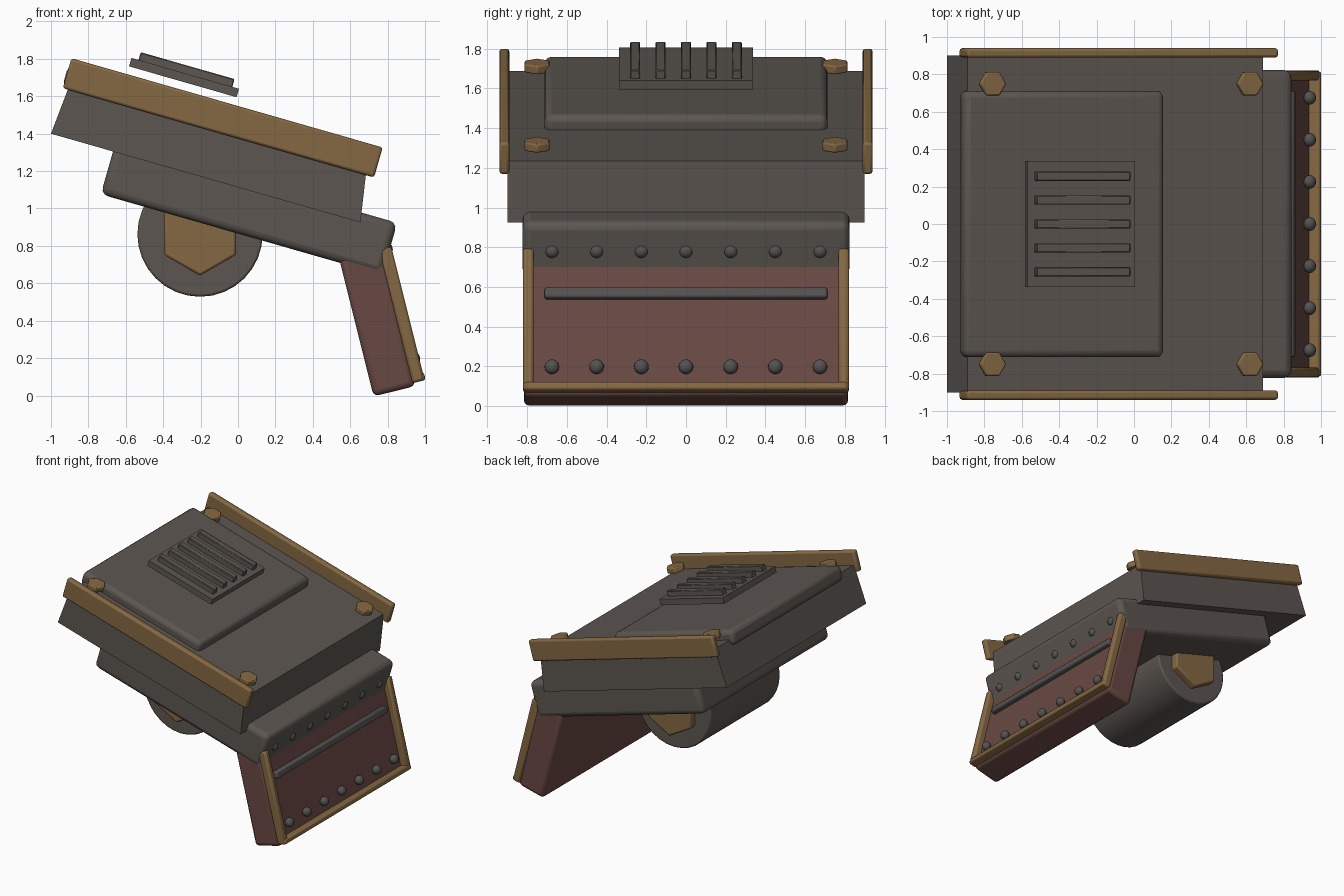
import bpy, bmesh, math
from mathutils import Matrix

if "Cube" in bpy.data.objects:
    bpy.data.objects.remove(bpy.data.objects["Cube"])


def material(name, rgb):
    m = bpy.data.materials.new(name)
    m.diffuse_color = (*rgb, 1)
    m.use_nodes = True
    m.node_tree.nodes["Principled BSDF"].inputs["Base Color"].default_value = m.diffuse_color
    return m


GREY = material("warm_grey_metal", (0.107, 0.093, 0.082))
STEEL = material("dark_steel", (0.088, 0.085, 0.082))
BRASS = material("aged_brass", (0.235, 0.140, 0.056))
RED = material("red_brown_grip", (0.141, 0.066, 0.056))

# Every part is drawn in a straight frame, then turned about the y axis
HEAD = math.radians(16)     # sloping head
GRIP = math.radians(-14)    # leaning grip


def finish(name, bm, mat, tilt=0.0, bevel=0.0, segments=2):
    bmesh.ops.recalc_face_normals(bm, faces=bm.faces)
    bm.transform(Matrix.Rotation(tilt, 4, 'Y'))
    mesh = bpy.data.meshes.new(name)
    bm.to_mesh(mesh)
    bm.free()
    mesh.materials.append(mat)
    ob = bpy.data.objects.new(name, mesh)
    bpy.context.collection.objects.link(ob)
    if bevel:
        b = ob.modifiers.new("soft_edges", 'BEVEL')
        b.width, b.segments, b.limit_method = bevel, segments, 'ANGLE'
    bpy.ops.object.select_all(action='DESELECT')
    bpy.context.view_layer.objects.active = ob
    ob.select_set(True)
    bpy.ops.object.shade_smooth_by_angle(angle=math.radians(35))
    return ob


def prism(name, profile, y0, y1, mat, tilt, bevel=0.0, segments=2):
    """Extrude an x-z profile from y0 to y1."""
    bm = bmesh.new()
    face = bm.faces.new([bm.verts.new((x, y0, z)) for x, z in profile])
    ext = bmesh.ops.extrude_face_region(bm, geom=[face])["geom"]
    bmesh.ops.translate(bm, vec=(0, y1 - y0, 0),
                        verts=[g for g in ext if isinstance(g, bmesh.types.BMVert)])
    return finish(name, bm, mat, tilt, bevel, segments)


def box(name, x, y, z, mat, tilt, bevel=0.0, segments=2):
    profile = [(x[0], z[0]), (x[1], z[0]), (x[1], z[1]), (x[0], z[1])]
    return prism(name, profile, y[0], y[1], mat, tilt, bevel, segments)


def cylinder(name, sides, r, depth, matrix, mat, tilt=0.0, bevel=0.0):
    bm = bmesh.new()
    bmesh.ops.create_cone(bm, cap_ends=True, segments=sides, radius1=r,
                          radius2=r, depth=depth, matrix=matrix)
    return finish(name, bm, mat, tilt, bevel)


# Head: tapered slab, lower body and raised top panel
prism("head_slab", [(-1.347, 1.07), (0.374, 1.07), (0.323, 1.377), (-1.321, 1.377)],
      -0.9, 0.9, GREY, HEAD)
box("lower_body", (-1.002, 0.564), (-0.823, 0.823), (0.832, 1.122), GREY, HEAD, 0.04, 3)
box("top_panel", (-1.358, -0.245), (-0.712, 0.712), (1.33, 1.45), GREY, HEAD, 0.035, 3)

# Vent plate with five slats
box("vent_plate", (-1.045, -0.447), (-0.338, 0.338), (1.531, 1.578), GREY, HEAD)
for i in range(-2, 3):
    y = i * 0.128
    box("vent_slat", (-1.006, -0.484), (y - 0.025, y + 0.025), (1.56, 1.621), GREY, HEAD, 0.005, 1)

# Brass side rails, corner bolts, grip side trims
for s in (-1, 1):
    rail = sorted((s * 0.89, s * 0.94))
    box("side_rail", (-1.353, 0.378), rail, (1.321, 1.488), BRASS, HEAD, 0.014)
    for x in (-1.2, 0.232):
        cylinder("corner_bolt", 6, 0.072, 0.046,
                 Matrix.Translation((x, s * 0.75, 1.435)) @ Matrix.Rotation(math.radians(90), 4, 'Z'),
                 BRASS, HEAD, 0.008)
    trim = sorted((s * 0.767, s * 0.822))
    box("grip_side_trim", (0.92, 0.988), trim, (-0.162, 0.575), BRASS, GRIP, 0.015)

# Grip with bottom trim and cross bar
box("grip", (0.702, 0.934), (-0.817, 0.817), (-0.18, 0.62), RED, GRIP, 0.03, 3)
box("grip_bottom_trim", (0.92, 0.994), (-0.815, 0.815), (-0.162, -0.12), BRASS, GRIP, 0.012)
box("grip_bar", (0.918, 0.972), (-0.712, 0.712), (0.321, 0.377), STEEL, GRIP, 0.012)

# Two rows of flattened rivets, the upper row mostly sunk in the body
for h in (-0.035, 0.567):
    for i in range(-3, 4):
        bm = bmesh.new()
        bmesh.ops.create_uvsphere(bm, u_segments=16, v_segments=10, radius=0.037)
        bm.transform(Matrix.Translation((0.96, i * 0.225, h)) @ Matrix.Diagonal((0.9, 1, 1, 1)))
        finish("grip_rivet", bm, STEEL, GRIP)

# Drum under the body with a hexagonal axle
for name, sides, r, depth, mat, bev in (("drum", 32, 0.335, 0.9, GREY, 0.012),
                                        ("hex_axle", 6, 0.222, 1.02, BRASS, 0.012)):
    cylinder(name, sides, r, depth,
             Matrix.Translation((-0.203, 0, 0.863)) @ Matrix.Rotation(math.pi / 2, 4, 'X'),
             mat, 0.0, bev)
